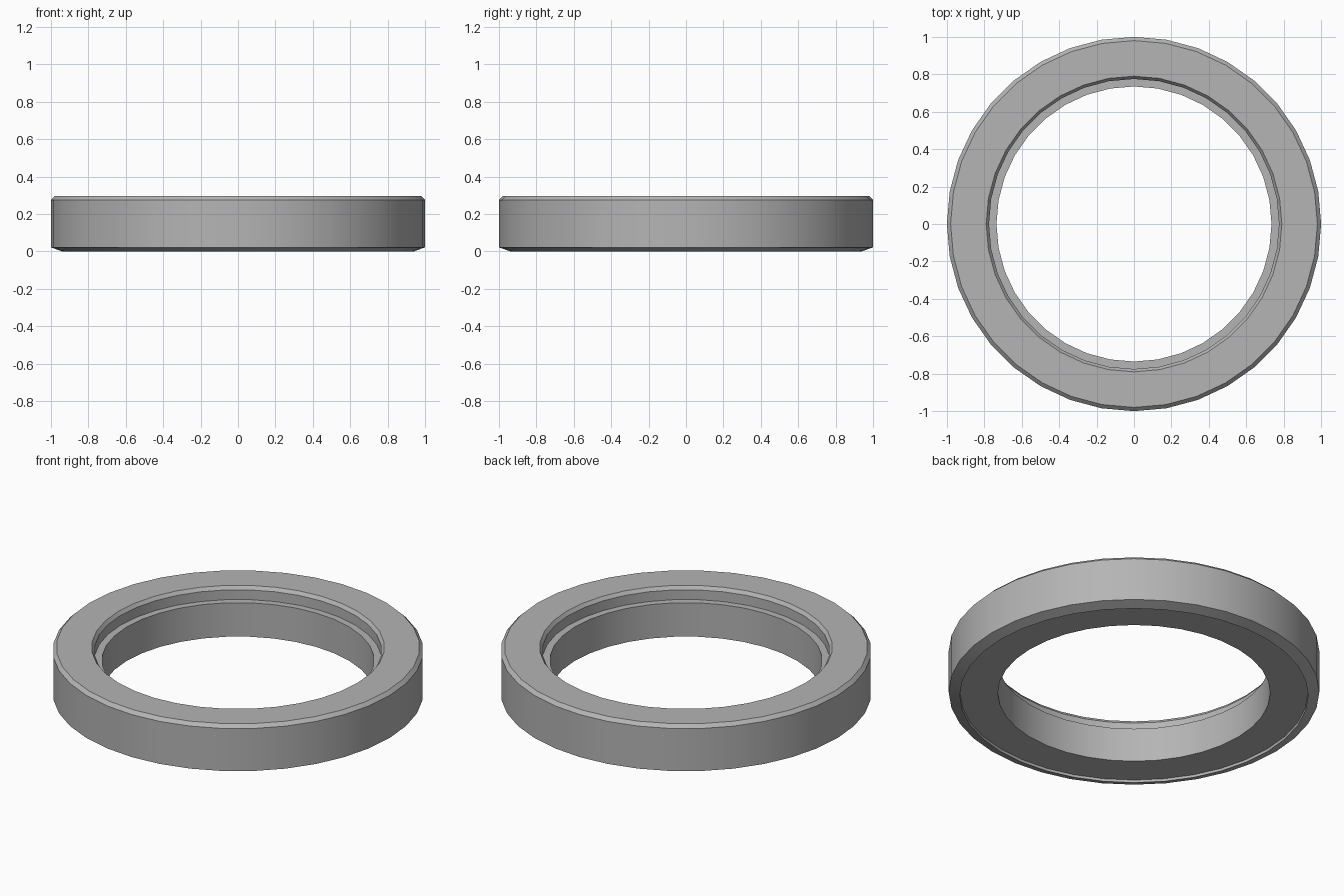
import bpy
import bmesh
import math
from mathutils import Matrix, Vector

cube = bpy.data.objects.get("Cube")
if cube:
    bpy.data.objects.remove(cube, do_unlink=True)

SEGMENTS = 36

# Plain grey finish
grey = bpy.data.materials.new("plain grey")
grey.use_nodes = True
colour = (0.46, 0.46, 0.46, 1)
grey.diffuse_color = colour
grey.node_tree.nodes["Principled BSDF"].inputs["Base Color"].default_value = colour

# Ring cross-section as (radius, height), running up the outside and down the bore
profile = [
    (0.94, 0.0), (1.0, 0.022),         # shallow lower chamfer
    (1.0, 0.275), (0.98, 0.295),       # outer wall and top chamfer
    (0.79, 0.295), (0.775, 0.275),     # top face and inner chamfer
    (0.775, 0.217), (0.735, 0.217),    # counterbore and ledge
    (0.735, 0.015), (0.938, 0.015),    # bore and recessed underside
]


def lathe(name, section, material):
    """Revolve a closed cross-section about z."""
    bm = bmesh.new()
    rings = []
    for i in range(SEGMENTS):
        turn = Matrix.Rotation(math.tau * i / SEGMENTS, 3, "Z")
        rings.append([bm.verts.new(turn @ Vector((r, 0, z))) for r, z in section])
    for i, ring in enumerate(rings):
        following = rings[(i + 1) % SEGMENTS]
        for j in range(len(section)):
            k = (j + 1) % len(section)
            bm.faces.new((ring[j], following[j], following[k], ring[k]))
    bmesh.ops.recalc_face_normals(bm, faces=bm.faces)
    mesh = bpy.data.meshes.new(name)
    bm.to_mesh(mesh)
    bm.free()
    mesh.materials.append(material)
    obj = bpy.data.objects.new(name, mesh)
    bpy.context.collection.objects.link(obj)
    return obj


ring = lathe("stepped_ring", profile, grey)

# Smooth around the ring, crisp at the chamfers
bpy.ops.object.select_all(action="DESELECT")
ring.select_set(True)
bpy.context.view_layer.objects.active = ring
bpy.ops.object.shade_smooth_by_angle(angle=math.radians(15))
